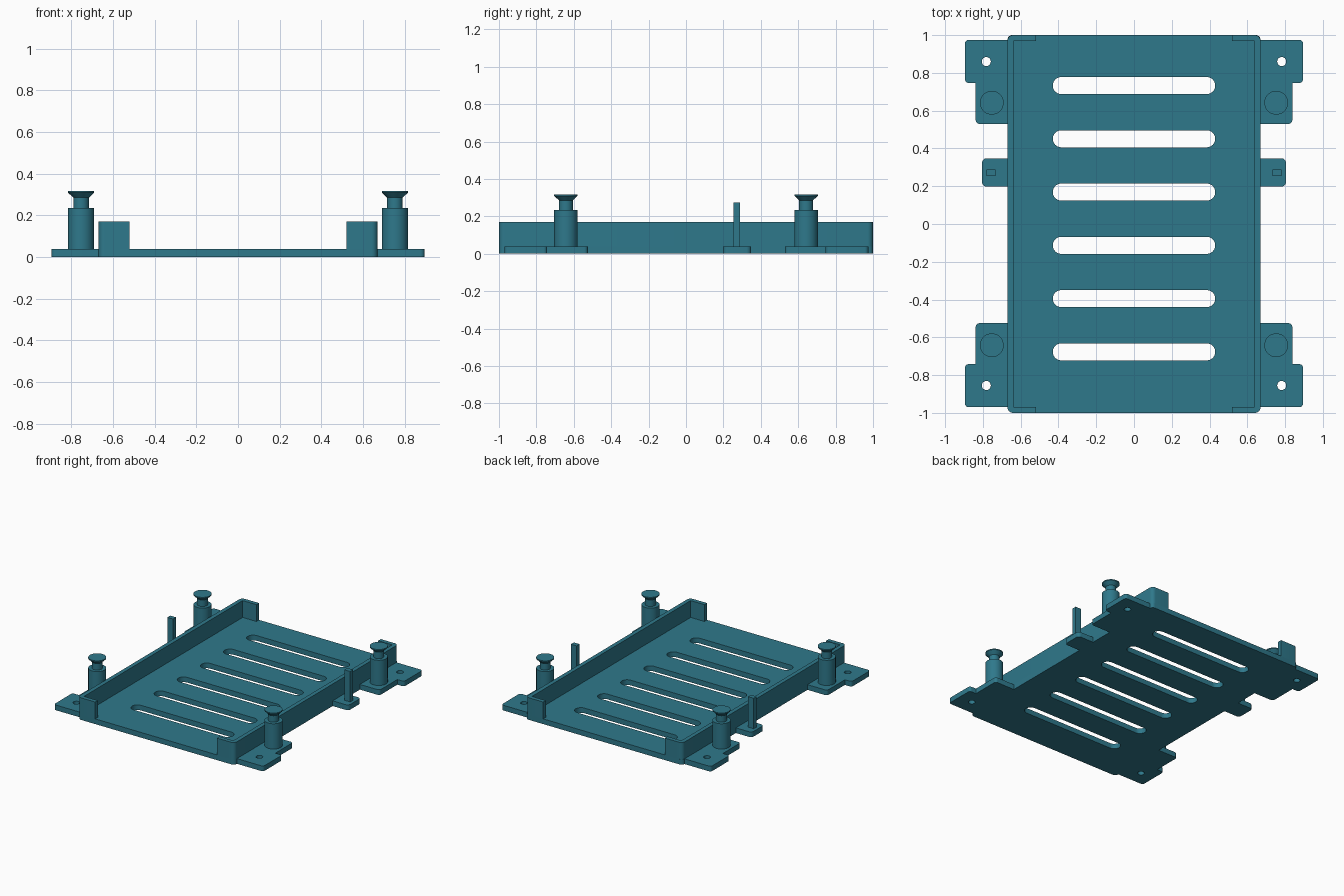
import bpy, bmesh, math
from mathutils import Vector

if "Cube" in bpy.data.objects:
    bpy.data.objects.remove(bpy.data.objects["Cube"])

teal = bpy.data.materials.new("teal")
teal.diffuse_color = (0.028, 0.19, 0.26, 1)
teal.use_nodes = True
teal.node_tree.nodes["Principled BSDF"].inputs["Base Color"].default_value = teal.diffuse_color


def rounded(points, steps=6):
    """Round the corners of a 2D outline; points are (x, y, radius)."""
    out = []
    n = len(points)
    for i, (x, y, r) in enumerate(points):
        p = Vector((x, y))
        if r == 0:
            out.append(p)
            continue
        a = p + (Vector(points[i - 1][:2]) - p).normalized() * r
        b = p + (Vector(points[(i + 1) % n][:2]) - p).normalized() * r
        c = a + b - p
        for k in range(steps + 1):
            t = k / steps * math.pi / 2
            out.append(c + (a - c) * math.cos(t) + (b - c) * math.sin(t))
    return out


def circle(cx, cy, r, n=24):
    return [Vector((cx + r * math.cos(2 * math.pi * k / n),
                    cy + r * math.sin(2 * math.pi * k / n))) for k in range(n)]


def finish(name, bm):
    bmesh.ops.remove_doubles(bm, verts=bm.verts, dist=1e-5)
    bmesh.ops.recalc_face_normals(bm, faces=bm.faces)
    mesh = bpy.data.meshes.new(name)
    bm.to_mesh(mesh)
    bm.free()
    mesh.materials.append(teal)
    obj = bpy.data.objects.new(name, mesh)
    bpy.context.collection.objects.link(obj)
    bpy.ops.object.select_all(action='DESELECT')
    obj.select_set(True)
    bpy.context.view_layer.objects.active = obj
    bpy.ops.object.shade_smooth_by_angle(angle=math.radians(30))
    return obj


def slab(name, loops, z0, z1):
    """Extrude a flat outline (first loop) with holes (other loops)."""
    curve = bpy.data.curves.new(name + "_outline", 'CURVE')
    curve.dimensions = '2D'
    curve.fill_mode = 'BOTH'
    curve.extrude = (z1 - z0) / 2
    for loop in loops:
        s = curve.splines.new('POLY')
        s.points.add(len(loop) - 1)
        for pt, co in zip(s.points, loop):
            pt.co = (co.x, co.y, 0, 1)
        s.use_cyclic_u = True
    tmp = bpy.data.objects.new(name + "_outline", curve)
    bpy.context.collection.objects.link(tmp)
    dg = bpy.context.evaluated_depsgraph_get()
    mesh = bpy.data.meshes.new_from_object(tmp.evaluated_get(dg))
    bm = bmesh.new()
    bm.from_mesh(mesh)
    bpy.data.objects.remove(tmp)
    bpy.data.curves.remove(curve)
    bpy.data.meshes.remove(mesh)
    bmesh.ops.translate(bm, verts=bm.verts, vec=(0, 0, (z0 + z1) / 2))
    return finish(name, bm)


BASE, WALL = 0.04, 0.17
W, IN, LIP = 0.67, 0.638, 0.52

# Base plate: tray floor, stepped corner ears and middle tabs in one outline
side = [(W, -1, 0.03), (W, -0.97, 0), (0.895, -0.97, 0.02), (0.895, -0.742, 0.02),
        (0.838, -0.742, 0), (0.838, -0.525, 0.02), (W, -0.525, 0),
        (W, 0.198, 0), (0.805, 0.198, 0.025), (0.805, 0.348, 0.025), (W, 0.348, 0),
        (W, 0.53, 0), (0.838, 0.53, 0.02), (0.838, 0.747, 0),
        (0.895, 0.747, 0.02), (0.895, 0.975, 0.02), (W, 0.975, 0), (W, 1, 0.025)]
outline = side + [(-x, y, r) for x, y, r in reversed(side)]
holes = []
for i in range(6):                      # ventilation slots
    y, h, x = 0.733 - 0.282 * i, 0.045, 0.43
    holes.append(rounded([(-x, y - h, h), (x, y - h, h),
                          (x, y + h, h), (-x, y + h, h)], 10))
for sx in (-1, 1):                      # screw holes
    for y in (0.86, -0.855):
        holes.append(circle(sx * 0.782, y, 0.024))
slab("base_plate", [rounded(outline)] + holes, 0, BASE)

# Side walls with short returns at the front and back
wall = [(W, -1, 0.03), (W, 1, 0.03), (LIP, 1, 0), (LIP, 0.968, 0),
        (IN, 0.968, 0), (IN, -0.968, 0), (LIP, -0.968, 0), (LIP, -1, 0)]
slab("right_wall", [rounded(wall)], BASE, WALL)
slab("left_wall", [rounded([(-x, y, r) for x, y, r in reversed(wall)])], BASE, WALL)


# Turned standoffs: thick post, narrow neck and flared head
def standoff(name, cx, cy, n=40):
    profile = [(0.063, BASE), (0.063, 0.235), (0.037, 0.235),
               (0.037, 0.285), (0.063, 0.31), (0.063, 0.318)]
    bm = bmesh.new()
    rings = [[bm.verts.new((p.x, p.y, z)) for p in circle(cx, cy, r, n)]
             for r, z in profile]
    for lo, hi in zip(rings, rings[1:]):
        for k in range(n):
            j = (k + 1) % n
            bm.faces.new((lo[k], lo[j], hi[j], hi[k]))
    bm.faces.new(rings[0][::-1])
    bm.faces.new(rings[-1])
    finish(name, bm)


for sx, sname in ((-1, "left"), (1, "right")):
    standoff("back_" + sname + "_standoff", sx * 0.753, 0.642)
    standoff("front_" + sname + "_standoff", sx * 0.753, -0.642)
    # Square pin on the middle tab
    a, b = sorted((sx * 0.732, sx * 0.781))
    slab(sname + "_pin", [rounded([(a, 0.253, 0), (b, 0.253, 0),
                                   (b, 0.289, 0), (a, 0.289, 0)])], BASE, 0.275)
